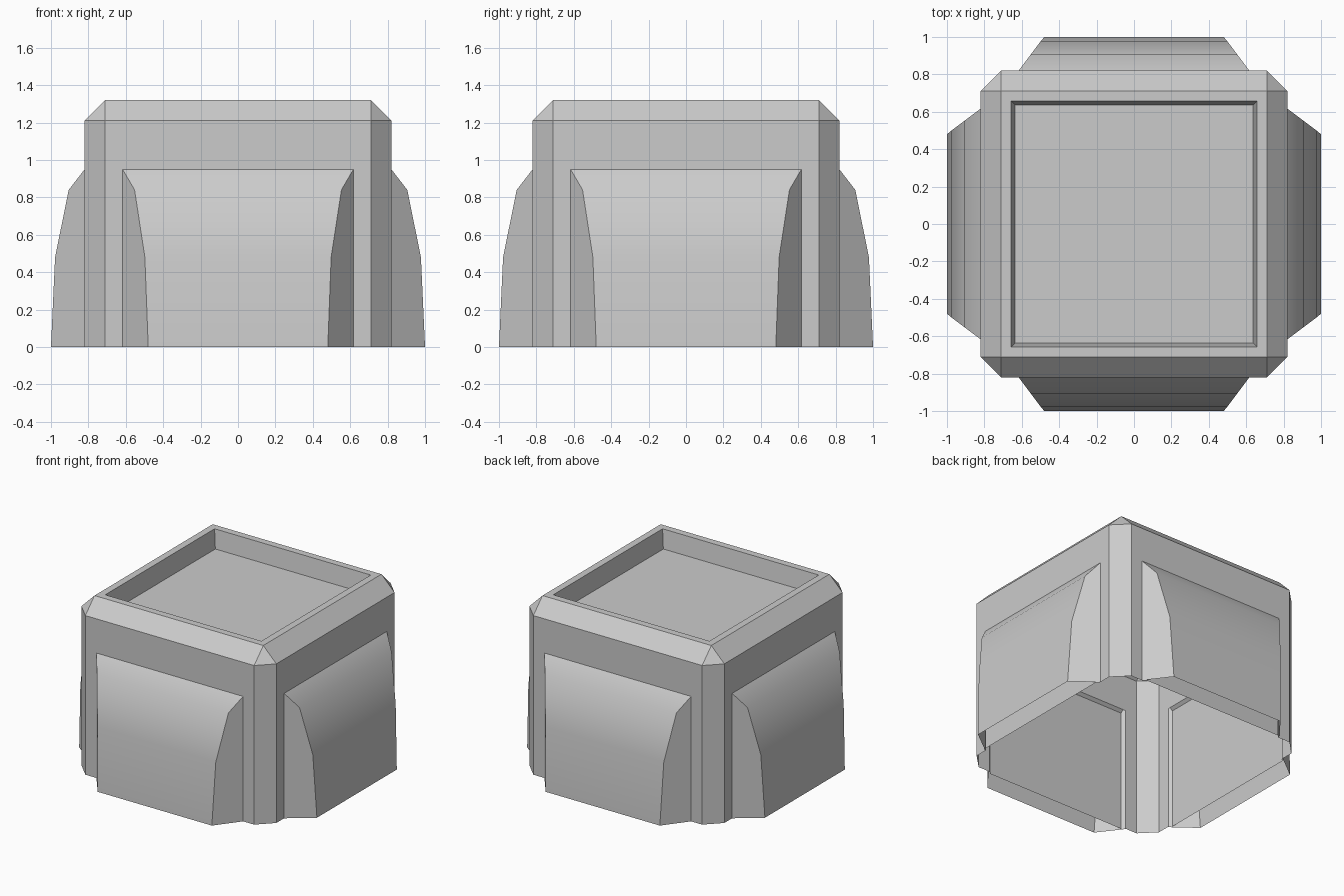
import bpy, bmesh
from math import radians, pi
from mathutils import Matrix, Vector

cube = bpy.data.objects.get("Cube")
if cube:
    bpy.data.objects.remove(cube, do_unlink=True)

HALF, HEIGHT, BEVEL = 0.82, 1.32, 0.11

grey = bpy.data.materials.new("plain_grey")
grey.use_nodes = True
grey.diffuse_color = (0.6, 0.6, 0.6, 1)
grey.node_tree.nodes["Principled BSDF"].inputs["Base Color"].default_value = (0.6, 0.6, 0.6, 1)


def make_object(name, bm):
    mesh = bpy.data.meshes.new(name)
    bm.to_mesh(mesh)
    bm.free()
    mesh.materials.append(grey)
    obj = bpy.data.objects.new(name, mesh)
    bpy.context.collection.objects.link(obj)
    return obj


def face_towards(bm, direction):
    """The flat face lying furthest out along a direction."""
    flat = [f for f in bm.faces if f.normal.dot(direction) > 0.99]
    return max(flat, key=lambda f: f.calc_area())


def cut(bm, faces, point, normal):
    """Cut across the faces and return those in front of the plane."""
    geom = list(faces) + list({e for f in faces for e in f.edges}) + list({v for f in faces for v in f.verts})
    res = bmesh.ops.bisect_plane(bm, geom=geom, plane_co=point, plane_no=normal)
    found = [g for g in res["geom"] if isinstance(g, bmesh.types.BMFace)]
    return [f for f in found if (f.calc_center_median() - point).dot(normal) > 0]


# Body: open-bottomed box with chamfered corners and top rim
bm = bmesh.new()
bmesh.ops.create_cube(bm, size=1)
bmesh.ops.scale(bm, vec=(2 * HALF, 2 * HALF, HEIGHT), verts=bm.verts)
bmesh.ops.translate(bm, vec=(0, 0, HEIGHT / 2), verts=bm.verts)
bm.normal_update()
bmesh.ops.delete(bm, geom=[face_towards(bm, Vector((0, 0, -1)))], context='FACES_ONLY')
bmesh.ops.bevel(bm, geom=[e for e in bm.edges if not e.is_boundary],
                offset=BEVEL, segments=1, profile=0.5, affect='EDGES')
bm.normal_update()

# Sunken tray in the top
top = face_towards(bm, Vector((0, 0, 1)))
bmesh.ops.inset_region(bm, faces=[top], thickness=0.075)
bmesh.ops.inset_region(bm, faces=[top], thickness=0.03)
bmesh.ops.translate(bm, vec=(0, 0, -0.14), verts=top.verts)

# Shallow recess on the inner side of each wall
for out in (Vector((1, 0, 0)), Vector((0, 1, 0)), Vector((-1, 0, 0)), Vector((0, -1, 0))):
    bm.normal_update()
    along = Vector((-out.y, out.x, 0))
    faces = [face_towards(bm, out)]
    for side, ceiling in ((0.61, 0.94), (0.59, 0.92)):
        faces = cut(bm, faces, along * side, -along)
        faces = cut(bm, faces, along * -side, along)
        faces = cut(bm, faces, Vector((0, 0, ceiling)), Vector((0, 0, -1)))
    bmesh.ops.translate(bm, vec=out * 0.02, verts=list({v for f in faces for v in f.verts}))
make_object("body", bm)

# Curved side pads: (distance out, height, half width) down the middle of each wall
PROFILE = [(HALF, 0.95, 0.617), (0.905, 0.84, 0.553), (0.978, 0.48, 0.498), (1.0, 0, 0.48)]


def side_pad(name, angle):
    bm = bmesh.new()
    rows = {s: [bm.verts.new((s * w, -d, z)) for d, z, w in PROFILE] for s in (-1, 1)}
    for i in range(len(PROFILE) - 1):
        bm.faces.new((rows[-1][i], rows[-1][i + 1], rows[1][i + 1], rows[1][i]))
    for s in (-1, 1):
        foot = bm.verts.new((s * PROFILE[0][2], -HALF, 0))
        bm.faces.new(rows[s] + [foot])
    bmesh.ops.recalc_face_normals(bm, faces=bm.faces)
    bm.normal_update()
    if sum(f.normal.y for f in bm.faces) > 0:
        bmesh.ops.reverse_faces(bm, faces=bm.faces)
    bmesh.ops.rotate(bm, verts=bm.verts, cent=(0, 0, 0), matrix=Matrix.Rotation(angle, 3, 'Z'))
    obj = make_object(name, bm)
    bpy.ops.object.select_all(action='DESELECT')
    obj.select_set(True)
    bpy.context.view_layer.objects.active = obj
    bpy.ops.object.shade_smooth_by_angle(angle=radians(32))


for k, side in enumerate(("front", "left", "back", "right")):
    side_pad(side + "_pad", k * pi / 2)
